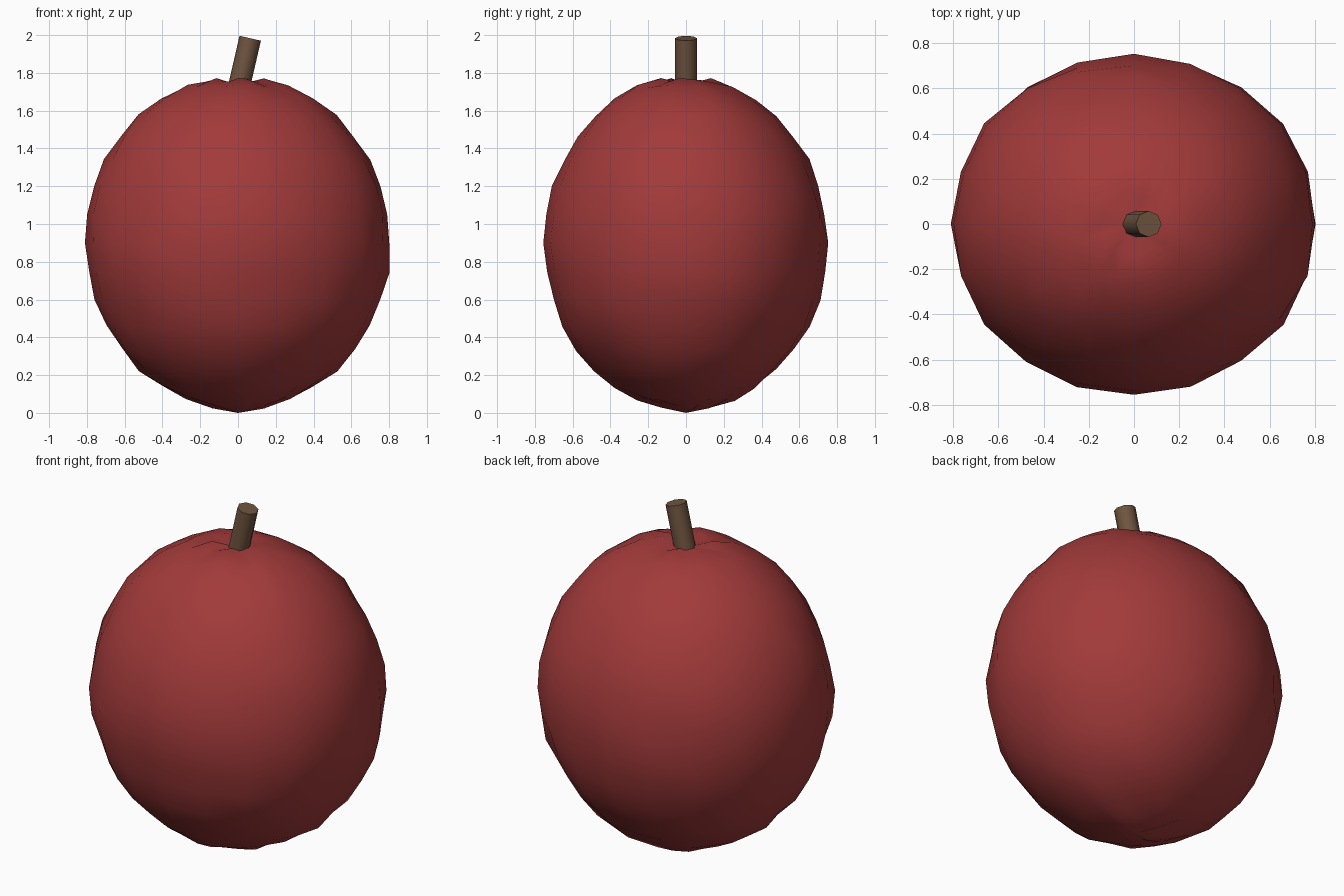
import bpy, bmesh, math, random
from mathutils import Matrix, Vector

random.seed(7)
cube = bpy.data.objects.get("Cube")
if cube:
    bpy.data.objects.remove(cube, do_unlink=True)


def material(name, rgb):
    mat = bpy.data.materials.new(name)
    mat.use_nodes = True
    mat.diffuse_color = (*rgb, 1)
    mat.node_tree.nodes["Principled BSDF"].inputs["Base Color"].default_value = (*rgb, 1)
    return mat


def finish(bm, name, mat, angle):
    bmesh.ops.recalc_face_normals(bm, faces=bm.faces)
    mesh = bpy.data.meshes.new(name)
    bm.to_mesh(mesh)
    bm.free()
    mesh.materials.append(mat)
    obj = bpy.data.objects.new(name, mesh)
    bpy.context.collection.objects.link(obj)
    bpy.ops.object.select_all(action="DESELECT")
    obj.select_set(True)
    bpy.context.view_layer.objects.active = obj
    bpy.ops.object.shade_smooth_by_angle(angle=math.radians(angle))
    return obj


# Fruit body: slightly oval and lumpy, with a shallow dimple under the stem
RX, RY, RZ, MID = 0.81, 0.75, 0.88, 0.9
bm = bmesh.new()
bmesh.ops.create_uvsphere(bm, u_segments=20, v_segments=18, radius=1)
for v in bm.verts:
    ring = math.hypot(v.co.x, v.co.y)
    lump = 1 + random.uniform(-0.013, 0.013)
    dent = 0.04 * math.exp(-(ring / 0.12) ** 2) if v.co.z > 0 else 0
    v.co = Vector((v.co.x * RX, v.co.y * RY, v.co.z * RZ)) * lump
    v.co.z += MID - dent
    v.co.z = max(v.co.z, 0.01)
lowest = min(bm.verts, key=lambda v: v.co.x ** 2 + v.co.y ** 2 + v.co.z ** 2)
lowest.co.z = 0
finish(bm, "fruit_body", material("apple red", (0.36, 0.042, 0.042)), 180)

# Stem: short eight-sided peg leaning to the left side
bm = bmesh.new()
tilt = Matrix.Rotation(math.radians(13), 4, "Y")
place = Matrix.Translation((0.032, 0, 1.842)) @ tilt
bmesh.ops.create_cone(bm, cap_ends=True, segments=8, radius1=0.058,
                      radius2=0.058, depth=0.29, matrix=place)
finish(bm, "stem", material("bark brown", (0.16, 0.09, 0.05)), 50)
